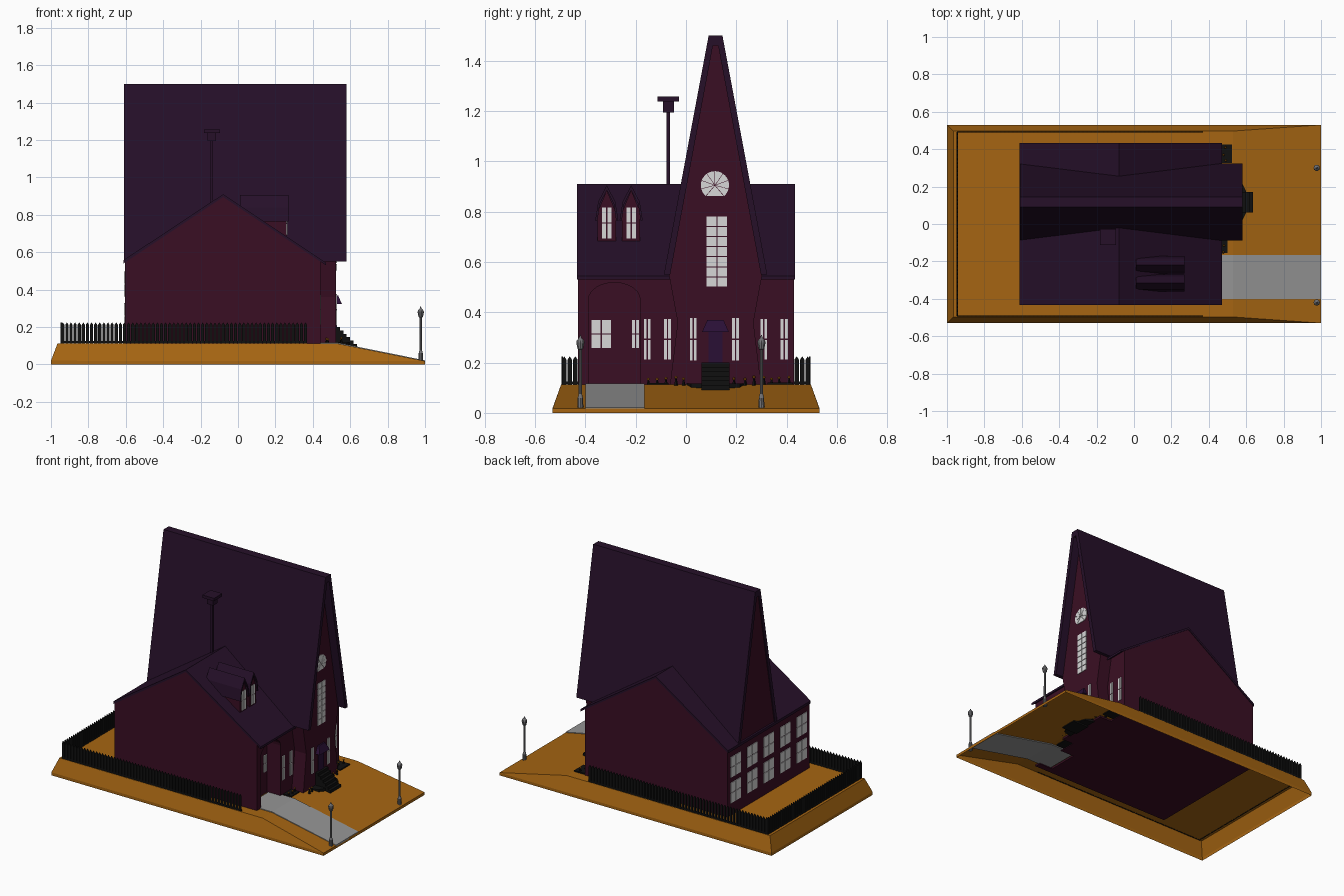
import bpy, bmesh, random
from math import pi, sin, cos, radians
from mathutils import Vector

random.seed(4)
if "Cube" in bpy.data.objects:
    bpy.data.objects.remove(bpy.data.objects["Cube"])


def material(name, r, g, b):
    m = bpy.data.materials.new(name)
    m.use_nodes = True
    m.diffuse_color = (r, g, b, 1)
    bsdf = next(n for n in m.node_tree.nodes if n.type == "BSDF_PRINCIPLED")
    bsdf.inputs["Base Color"].default_value = (r, g, b, 1)
    return m


WALL = material("maroon wall", .042, .0045, .017)
ROOF = material("dark purple roof", .019, .005, .022)
EARTH = material("ochre ground", .38, .13, .006)
PAVE = material("grey paving", .3, .3, .3)
GLASS = material("pale window", .68, .68, .68)
BLACK = material("black", .005, .005, .005)
METAL = material("lamp grey", .17, .17, .18)
DOOR = material("violet door", .023, .005, .036)


def finish(bm, name, mat, fix=True):
    if fix:
        bmesh.ops.recalc_face_normals(bm, faces=bm.faces)
    me = bpy.data.meshes.new(name)
    bm.to_mesh(me)
    bm.free()
    me.materials.append(mat)
    ob = bpy.data.objects.new(name, me)
    bpy.context.collection.objects.link(ob)
    return ob


def place(axis, p, d):
    """Put a profile point on the plane at depth d along the axis."""
    return {"x": (d, p[0], p[1]), "y": (p[0], d, p[1]), "z": (p[0], p[1], d)}[axis]


def add_prism(bm, pts, axis, a, b):
    lo = [bm.verts.new(place(axis, p, a)) for p in pts]
    hi = [bm.verts.new(place(axis, p, b)) for p in pts]
    bm.faces.new(lo)
    bm.faces.new(hi[::-1])
    n = len(pts)
    for i in range(n):
        j = (i + 1) % n
        bm.faces.new((lo[i], hi[i], hi[j], lo[j]))


def prisms(name, profiles, axis, a, b, mat):
    bm = bmesh.new()
    for pts in profiles:
        add_prism(bm, pts, axis, a, b)
    return finish(bm, name, mat)


def rect(u0, u1, v0, v1):
    return [(u0, v0), (u1, v0), (u1, v1), (u0, v1)]


def box(name, x0, x1, y0, y1, z0, z1, mat):
    return prisms(name, [rect(x0, x1, y0, y1)], "z", z0, z1, mat)


def window(name, x, y0, y1, z0, z1, cols=2, rows=2, gap=.005, out=1):
    """Separate thin panes with the wall showing between them."""
    w, h = (y1 - y0) / cols, (z1 - z0) / rows
    panes = [rect(y0 + c * w + gap / 2, y0 + (c + 1) * w - gap / 2,
                  z0 + r * h + gap / 2, z0 + (r + 1) * h - gap / 2)
             for c in range(cols) for r in range(rows)]
    prisms(name, panes, "x", x - out * .002, x + out * .004, GLASS)


# Ground: open shell with sloping banks and a ramp at the entrance
bm = bmesh.new()
rings = [[(-1, -.53, 0), (1, -.53, 0), (1, .53, 0), (-1, .53, 0)],
         [(-1, -.53, .02), (1, -.53, .018), (1, .53, .018), (-1, .53, .02)],
         [(-.965, -.497, .112), (.53, -.497, .112), (.53, .497, .112), (-.965, .497, .112)]]
b, m, t = [[bm.verts.new(p) for p in ring] for ring in rings]
for i in range(4):
    j = (i + 1) % 4
    bm.faces.new((b[i], b[j], m[j], m[i]))
    bm.faces.new((m[i], m[j], t[j], t[i]))
bm.faces.new(t)
finish(bm, "ground", EARTH)

# Driveway running into the arched recess
prisms("driveway", [[(.35, .105), (.53, .105), (1, .012), (1, .022), (.53, .117), (.35, .117)]],
       "y", -.4, -.165, PAVE)

# House body, front wall with arched recess, main roof
prisms("house_body", [[(-.605, .1), (-.605, .55), (-.08, .9), (.44, .55), (.34, .55), (.34, .1)]],
       "y", -.43, .43, WALL)
arch = [(-.285 - .103 * cos(a), .45 + .068 * sin(a)) for a in [pi * i / 12 for i in range(13)]]
prisms("front_wall", [[(-.43, .1), (-.388, .1)] + arch +
                      [(-.182, .1), (.43, .1), (.43, .55), (-.43, .55)]], "x", .34, .44, WALL)
prisms("main_roof", [[(-.612, .558), (-.08, .91), (.47, .545), (.47, .53), (-.08, .895), (-.612, .54)]],
       "y", -.434, .434, ROOF)

# Tall gabled wing with its steep roof
prisms("tall_wing", [[(-.065, .1), (-.033, .36), (-.068, .55), (.105, 1.48), (.13, 1.48),
                      (.303, .55), (.268, .36), (.3, .1)]], "x", -.605, .525, WALL)
prisms("steep_roof", [[(-.088, .55), (.09, 1.5), (.145, 1.5), (.323, .55),
                       (.298, .55), (.128, 1.46), (.107, 1.46), (-.063, .55)]],
       "x", -.61, .58, ROOF)

# Dormers
for k, y in enumerate((-.315, -.218)):
    prisms(f"dormer_{k}", [[(y - .036, .66), (y - .036, .8), (y, .885), (y + .036, .8), (y + .036, .66)]],
           "x", .01, .26, WALL)
    prisms(f"dormer_roof_{k}", [[(y - .046, .765), (y - .034, .84), (y, .905), (y + .034, .84),
                                 (y + .046, .765), (y + .037, .765), (y + .028, .83), (y, .885),
                                 (y - .028, .83), (y - .037, .765)]], "x", .01, .27, ROOF)
    window(f"dormer_window_{k}", .26, y - .022, y + .022, .69, .82)

# Front windows
for k, (y0, y1) in enumerate(((-.17, -.138), (-.09, -.058), (.293, .325), (.373, .408))):
    window(f"front_window_{k}", .44, y0, y1, .21, .375)
for k, y0 in enumerate((.013, .181)):
    window(f"wing_window_{k}", .525, y0, y0 + .032, .205, .38)
window("recess_window_wide", .34, -.378, -.295, .255, .372)
window("recess_window_narrow", .34, -.218, -.184, .255, .372)
window("tall_window", .525, .08, .166, .5, .782, 2, 7, .004)

# Round fan window in the gable
mid = Vector((.115, .905))
angles = [radians(-50 + 35 * i) for i in range(9)]
panes = []
for i in range(9):
    a0 = angles[i]
    if i < 8:
        rim = [a0 + (angles[i + 1] - a0) * s / 3 for s in range(4)]
    else:
        rim = [a0, angles[0]]
    pts = [mid] + [mid + Vector((cos(a), sin(a))) * .057 for a in rim]
    c = sum(pts, Vector((0, 0))) / len(pts)
    panes.append([c + (p - c) * .93 for p in pts])
prisms("fan_window", panes, "x", .523, .529, GLASS)

# Back windows in two rows
for row, z in enumerate((.19, .36)):
    for col in range(5):
        y = -.346 + .173 * col
        window(f"back_window_{row}_{col}", -.605, y - .055, y + .055, z, z + .14, out=-1)

# Door, awning and steps
box("door", .52, .53, .09, .145, .2, .325, DOOR)
bm = bmesh.new()
foot = [bm.verts.new(p) for p in ((.52, .064, .322), (.556, .064, .322), (.556, .17, .322), (.52, .17, .322))]
top = [bm.verts.new(p) for p in ((.52, .085, .37), (.535, .085, .37), (.535, .149, .37), (.52, .149, .37))]
bm.faces.new(foot)
bm.faces.new(top)
for i in range(4):
    j = (i + 1) % 4
    bm.faces.new((foot[i], foot[j], top[j], top[i]))
finish(bm, "door_awning", DOOR)
for i in range(6):
    x = .545 + .018 * i
    box(f"step_{i}", .52, x, .062, .172, .085, .2 - .018 * i, BLACK)
prisms("step_landing", [[(.52, 0), (.58, .02), (.6, .06), (.6, .175), (.58, .215), (.52, .235)]],
       "z", .095, .117, BLACK)

# Chimney pipe and cap
cx, cy = -.14, -.07
for name, r, z0, z1 in (("chimney_pipe", .007, .84, 1.2), ("chimney_neck", .022, 1.195, 1.24),
                        ("chimney_cap", .043, 1.238, 1.257)):
    box(name, cx - r, cx + r, cy - r, cy + r, z0, z1, ROOF)


# Picket fence on both sides and the back
def picket(c):
    return [(c - .0085, .11), (c + .0085, .11), (c + .0085, .212), (c, .225), (c - .0085, .212)]


side = [picket(-.937 + .022 * i) for i in range(60)]
for name, y in (("fence_left", .492), ("fence_right", -.492)):
    prisms(name, side + [rect(-.945, .37, .115, .125)], "y", y - .003, y + .003, BLACK)
prisms("fence_back", [picket(-.484 + .022 * i) for i in range(45)] + [rect(-.492, .492, .115, .125)],
       "x", -.948, -.942, BLACK)


# Street lamps turned from a profile
def lamp(name, x, y):
    prof = [(0, .01), (.013, .01), (.011, .06), (.007, .075), (.006, .25), (.012, .255),
            (.017, .28), (.015, .288), (.006, .298), (0, .312)]
    bm = bmesh.new()
    vs = [bm.verts.new((r, 0, z)) for r, z in prof]
    es = [bm.edges.new(p) for p in zip(vs, vs[1:])]
    bmesh.ops.spin(bm, geom=vs + es, axis=(0, 0, 1), cent=(0, 0, 0), steps=10, angle=2 * pi)
    bmesh.ops.remove_doubles(bm, verts=bm.verts, dist=.0005)
    finish(bm, name, METAL).location = (x, y, 0)


lamp("lamp_right", .977, -.42)
lamp("lamp_left", .977, .3)

# Flower beds: dark leaves with ochre blossoms
box("bed_left", .44, .525, .325, .425, .105, .12, BLACK)
box("bed_right", .44, .5, -.155, -.07, .105, .118, BLACK)
leaves, blooms = bmesh.new(), bmesh.new()
spots = [-.15, -.115, -.08, -.04, -.01, .19, .235, .27, .31, .34, .37, .41]
for y in spots:
    x = (.54 if -.07 < y < .3 else .48) + random.uniform(-.008, .015)
    h = random.uniform(.025, .035)
    geo = bmesh.ops.create_cone(leaves, cap_ends=True, segments=5, radius1=.009, radius2=.002, depth=h)
    bmesh.ops.translate(leaves, verts=geo["verts"], vec=(x, y, .108 + h / 2))
    geo = bmesh.ops.create_icosphere(blooms, subdivisions=1, radius=.0065)
    bmesh.ops.translate(blooms, verts=geo["verts"], vec=(x, y, .108 + h))
finish(leaves, "flower_leaves", BLACK)
finish(blooms, "flower_blossoms", EARTH)
